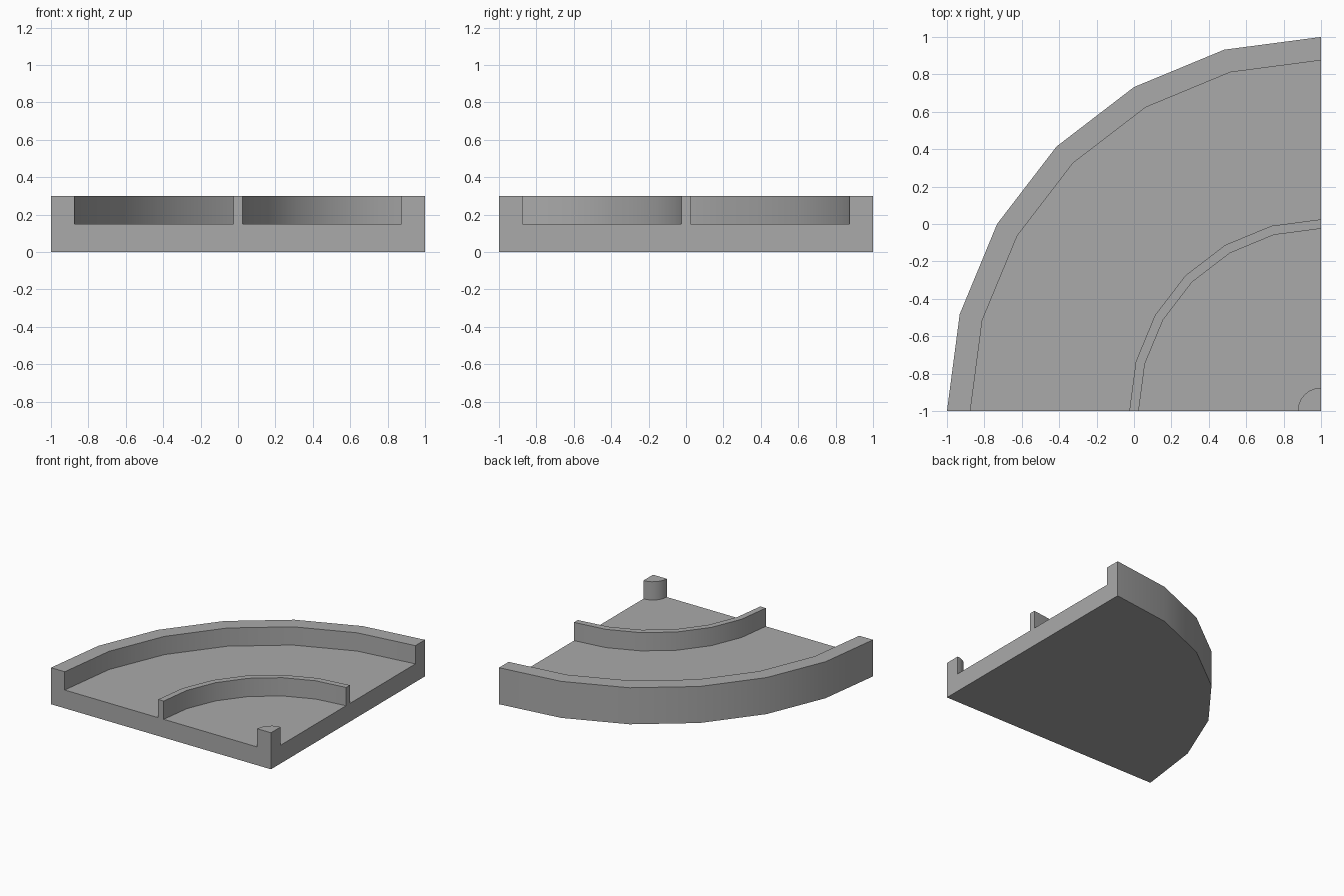
import bpy
import bmesh
from math import cos, sin, pi, radians

cube = bpy.data.objects.get("Cube")
if cube:
    bpy.data.objects.remove(cube, do_unlink=True)

SEGMENTS = 6
FLOOR, TOP = 0.15, 0.3
CENTRE = (1.0, -1.0)

# Plain grey material
grey = bpy.data.materials.new("grey")
grey.use_nodes = True
colour = (0.4, 0.4, 0.4, 1.0)
grey.diffuse_color = colour
grey.node_tree.nodes["Principled BSDF"].inputs["Base Color"].default_value = colour

# Radial section: floor, outer rim, middle wall, corner post
profile = [(0, 0), (2, 0), (2, TOP)]
for r_out, r_in in ((None, 1.875), (1.025, 0.975), (0.125, None)):
    if r_out:
        profile += [(r_out, FLOOR), (r_out, TOP)]
    if r_in:
        profile += [(r_in, TOP), (r_in, FLOOR)]
profile.append((0, TOP))

# Sweep the section through a quarter turn about the corner
bm = bmesh.new()
rings = []
for i in range(SEGMENTS + 1):
    a = pi / 2 + i * pi / 2 / SEGMENTS
    rings.append([bm.verts.new((CENTRE[0] + r * cos(a), CENTRE[1] + r * sin(a), z))
                  for r, z in profile])
count = len(profile)
for near, far in zip(rings, rings[1:]):
    for j in range(count - 1):
        k = j + 1
        bm.faces.new((near[j], near[k], far[k], far[j]))

# Flat straight sides
bm.faces.new(rings[0])
bm.faces.new(rings[-1][::-1])
bmesh.ops.remove_doubles(bm, verts=bm.verts, dist=0.0001)

# Merge flat rings and floors into single faces
bmesh.ops.dissolve_limit(bm, angle_limit=radians(1), verts=bm.verts, edges=bm.edges)
bmesh.ops.recalc_face_normals(bm, faces=bm.faces)

mesh = bpy.data.meshes.new("quarter_round_tray")
bm.to_mesh(mesh)
bm.free()
mesh.materials.append(grey)
tray = bpy.data.objects.new("quarter_round_tray", mesh)
bpy.context.collection.objects.link(tray)

# Smooth curved walls, sharp rims
bpy.context.view_layer.objects.active = tray
tray.select_set(True)
bpy.ops.object.shade_smooth_by_angle(angle=radians(30))
